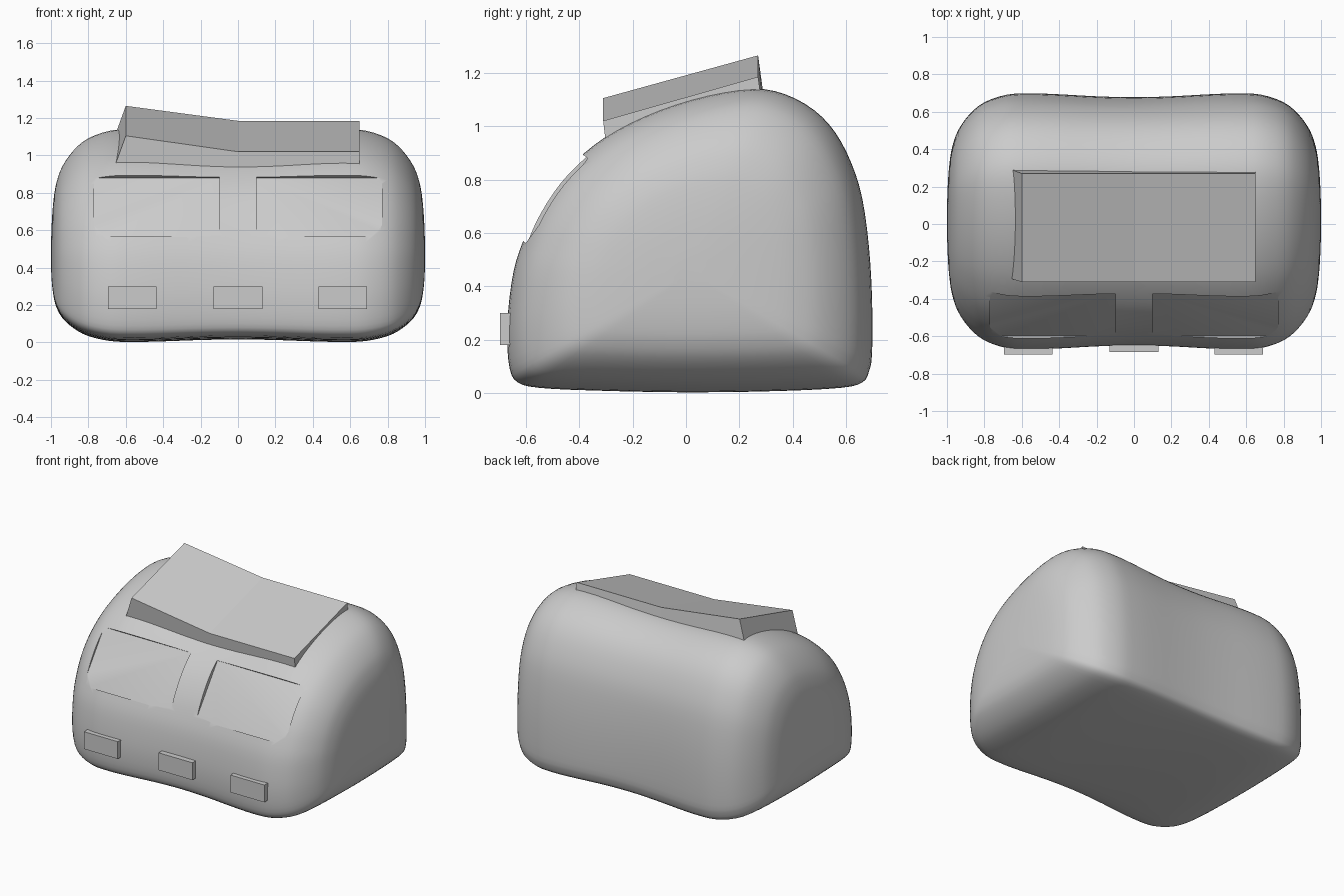
import bpy, bmesh, math
from mathutils import Vector

if "Cube" in bpy.data.objects:
    bpy.data.objects.remove(bpy.data.objects["Cube"])


def smooth_curve(pts, closed, steps):
    """Catmull-Rom sampling of a 2D point list."""
    n, out = len(pts), []
    get = (lambda i: Vector(pts[i % n])) if closed else (lambda i: Vector(pts[min(max(i, 0), n - 1)]))
    for i in range(n if closed else n - 1):
        a, b, c, d = (get(i + k) for k in (-1, 0, 1, 2))
        for s in range(steps):
            t = s / steps
            out.append(0.5 * (2 * b + (c - a) * t + (2 * a - 5 * b + 4 * c - d) * t ** 2
                              + (3 * b - a - 3 * c + d) * t ** 3))
    if not closed:
        out.append(Vector(pts[-1]))
    return out


def loft(name, rings):
    """Closed solid from a row of equal-sized vertex rings."""
    bm = bmesh.new()
    vs = [[bm.verts.new(p) for p in r] for r in rings]
    for r0, r1 in zip(vs, vs[1:]):
        for i in range(len(r0)):
            j = (i + 1) % len(r0)
            bm.faces.new((r0[i], r0[j], r1[j], r1[i]))
    bm.faces.new(vs[0])
    bm.faces.new(vs[-1])
    bmesh.ops.recalc_face_normals(bm, faces=bm.faces)
    me = bpy.data.meshes.new(name)
    bm.to_mesh(me)
    bm.free()
    ob = bpy.data.objects.new(name, me)
    bpy.context.collection.objects.link(ob)
    return ob


def prism(name, x0, x1, section):
    return loft(name, [[(x, y, z) for y, z in section] for x in (x0, x1)])


# Body: side profile (y, z) lofted along x with a scale that rounds the ends
profile = smooth_curve([
    (-.35, .01), (-.55, .02), (-.63, .04), (-.66, .09), (-.67, .2), (-.665, .32),
    (-.645, .46), (-.61, .57), (-.56, .68), (-.48, .8), (-.38, .9), (-.26, .985),
    (-.1, 1.06), (.08, 1.115), (.25, 1.14), (.37, 1.12), (.48, 1.06), (.56, .975),
    (.62, .86), (.66, .73), (.685, .55), (.697, .35), (.697, .15), (.685, .08),
    (.66, .04), (.58, .02), (.35, .008), (0, .003)], True, 3)
half = [(0, .97), (.2, .977), (.4, .993), (.55, 1), (.68, .99), (.8, .93), (.88, .835),
        (.94, .71), (.97, .59), (.985, .47), (.995, .3), (1, .1)]
spine = smooth_curve([(-x, f) for x, f in half[:0:-1]] + half, False, 3)
cy, cz = .02, .45
body = loft("body", [[(x, cy + (p.x - cy) * f, cz + (p.y - cz) * f) for p in profile]
                     for x, f in spine])

# Two flat recessed windows cut into the sloping front
low, high = Vector((-.60, .562)), Vector((-.368, .88))
along = (high - low).normalized()
out = Vector((-along.y, along.x)) * .3
for x0, x1 in ((-.77, -.10), (.10, .77)):
    cutter = prism("window_cutter", x0, x1, [low, high, high + out, low + out])
    cutter.hide_render = True
    cutter.hide_set(True)
    mod = body.modifiers.new("window", 'BOOLEAN')
    mod.operation, mod.solver, mod.object = 'DIFFERENCE', 'EXACT', cutter
    bpy.context.view_layer.objects.active = body
    bpy.ops.object.modifier_apply(modifier=mod.name)
    bpy.data.objects.remove(cutter)
bpy.ops.object.select_all(action='DESELECT')
body.select_set(True)
bpy.context.view_layer.objects.active = body
bpy.ops.object.shade_smooth_by_angle(angle=math.radians(25))

# Three small buttons along the bottom of the front
for i, (x, front) in enumerate(((-.565, -.697), (0, -.685), (.56, -.697))):
    prism(f"button_{i + 1}", x - .13, x + .13,
          [(front, .18), (front, .30), (-.58, .30), (-.58, .18)])

# Bent roof slab sunk into the body, its left wing tilted upward
rings = []
for x, foot, zf, zb in ((-.6, -.68, 1.105, 1.265), (0, 0, 1.02, 1.185), (.65, .65, 1.02, 1.185)):
    rings.append([(x, -.31, zf), (x, .27, zb), (foot, .30, zb - .22), (foot, -.285, zf - .22)])
loft("roof_slab", rings)
